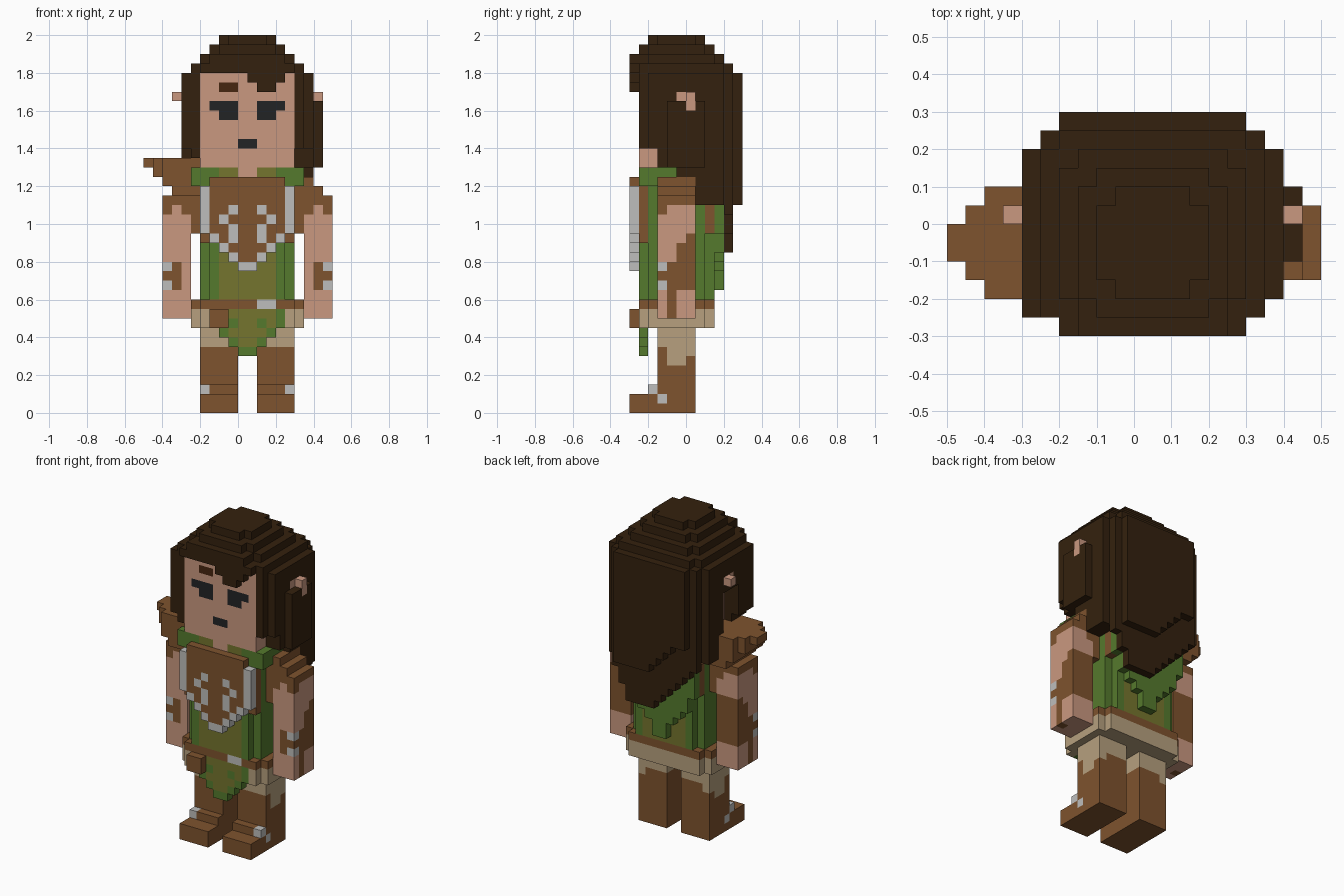
import bpy, bmesh

if "Cube" in bpy.data.objects:
    bpy.data.objects.remove(bpy.data.objects["Cube"])

U = 0.05                      # block size of the figure
COLOURS = {"hair_brown": (52, 33, 14), "skin": (202, 152, 128), "leather": (126, 83, 46),
           "green": (85, 122, 45), "olive": (117, 117, 46), "silver": (190, 190, 188),
           "tan": (183, 160, 126), "charcoal": (34, 36, 37), "brow_brown": (70, 38, 16)}


def linear(c):
    c /= 255
    return c / 12.92 if c <= 0.04045 else ((c + 0.055) / 1.055) ** 2.4


MATS = {}
for cname, rgb in COLOURS.items():
    MATS[cname] = bpy.data.materials.new(cname)
    MATS[cname].diffuse_color = (*[linear(c) for c in rgb], 1)

blocks = {}                   # block position -> (part, colour)


def box(part, colour, x0, x1, y0, y1, z0, z1, mirror=False):
    """Fill a box of blocks; mirror repeats it about the body's middle plane."""
    for x in range(x0, x1):
        for y in range(y0, y1):
            for z in range(z0, z1):
                blocks[x, y, z] = (part, colour)
                if mirror:
                    blocks[1 - x, y, z] = (part.replace("left", "right"), colour)


def paint(colour, x0, x1, y0, y1, z0, z1, mirror=True):
    """Recolour blocks that already exist."""
    for p in list(blocks):
        for q in ((p, (1 - p[0], p[1], p[2])) if mirror else (p,)):
            if x0 <= q[0] < x1 and y0 <= q[1] < y1 and z0 <= q[2] < z1:
                blocks[p] = (blocks[p][0], colour)


def slab(part, colour, x0, x1, y0, y1, z0, z1):
    """Box with its vertical corners notched."""
    box(part, colour, x0 + 1, x1 - 1, y0, y1, z0, z1)
    box(part, colour, x0, x1, y0 + 1, y1 - 1, z0, z1)


# Legs and boots
box("left_leg", "leather", 2, 6, -3, 1, 0, 9, True)
box("left_leg", "leather", 2, 6, -6, 1, 0, 2, True)
box("left_leg", "leather", 2, 6, -4, -3, 2, 3, True)
paint("silver", 5, 6, -4, -3, 2, 3)
paint("silver", 5, 6, -3, -2, 1, 2)
paint("tan", 2, 6, -3, 1, 7, 9)
paint("tan", 5, 6, -2, 1, 6, 7)
paint("tan", 5, 6, -2, 0, 5, 6)

# Skirt, belt, pouch and front cloth
slab("skirt", "tan", -5, 7, -5, 3, 9, 11)
slab("belt", "leather", -5, 7, -5, 3, 11, 12)
paint("silver", 2, 4, -5, -4, 11, 12, False)
for z, w in ((6, 1), (7, 2), (8, 3), (9, 4), (10, 4)):
    box("front_cloth", "green", 1 - w, 1 + w, -5, -4, z, z + 1)
    box("front_cloth", "olive", 2 - w, w, -5, -4, z, z + 1)
paint("green", 2, 3, -5, -4, 9, 10)
box("pouch", "leather", -3, -1, -6, -5, 9, 11)

# Tunic
slab("tunic", "green", -4, 6, -5, 3, 12, 26)
paint("olive", -2, 4, -5, 3, 12, 26, False)
box("tunic", "green", -5, 7, -5, -1, 25, 26)
box("tunic", "green", 5, 7, -5, -3, 24, 25, True)
paint("olive", 2, 4, -5, -1, 25, 26)
paint("skin", 0, 2, -5, -1, 25, 26)
box("left_strap", "leather", 6, 7, -3, 1, 19, 24, True)
box("left_strap", "leather", 5, 6, 2, 3, 19, 23, True)

# Chest armour: backing, then a pointed plate with a silver rim and emblem
box("chest_armour", "leather", -4, 6, -5, -4, 18, 24)
for z in range(15, 24):
    w = min(5, z - 14)
    box("chest_armour", "silver", 1 - w, 1 + w, -6, -5, z, z + 1)
    box("chest_armour", "leather", 2 - w, w, -6, -5, z, z + 1)
box("chest_armour", "leather", -3, 5, -6, -5, 24, 25)
for x, z0, z1 in ((2, 21, 22), (3, 20, 21), (2, 18, 20)):
    paint("silver", x, x + 1, -6, -5, z0, z1)

# Short pointed cape on the back
for z in range(13, 24):
    w = min(5, 1 + int((z - 13) * 0.75))
    box("cape", "green", 1 - w, 1 + w, 3, 4, z, z + 1)

# Arms with bracers
box("left_arm", "skin", 7, 10, -3, 1, 10, 23, True)
paint("leather", 7, 10, -3, 1, 22, 23)
paint("leather", 7, 8, -3, 1, 21, 22)
paint("leather", 9, 10, -3, -2, 21, 22)
paint("leather", 8, 10, -3, 1, 13, 16)
paint("leather", 7, 10, -1, 1, 13, 18)
paint("leather", 7, 10, 0, 1, 18, 19)
paint("leather", 9, 10, -2, -1, 10, 13)
for z in (13, 15):
    paint("silver", 9, 10, -3, -2, z, z + 1)

# Shoulder pads: small one on the left, flared one on the right
box("left_shoulder_pad", "leather", 6, 9, -3, 1, 23, 24)
box("left_shoulder_pad", "leather", 6, 8, -3, 1, 24, 25)
for z, x0 in ((23, -7), (24, -8), (25, -9), (26, -10)):
    for x in range(x0, -4):
        d = max(0, -8 - x)
        box("right_shoulder_pad", "leather", x, x + 1, -4 + d, 2 - d, z, z + 1)
box("tunic", "green", -5, -3, -5, -4, 24, 26)

# Head and face
box("head", "skin", -4, 6, -5, 4, 26, 36)
paint("charcoal", 2, 5, -5, -4, 32, 33)
paint("charcoal", 2, 4, -5, -4, 31, 32)
paint("charcoal", 0, 2, -5, -4, 28, 29)
paint("brow_brown", 2, 4, -5, -4, 34, 35)

# Hair: stepped crown and fringe
slab("hair", "hair_brown", -2, 4, -4, 2, 39, 40)
slab("hair", "hair_brown", -3, 5, -5, 3, 38, 39)
slab("hair", "hair_brown", -4, 6, -5, 4, 37, 38)
slab("hair", "hair_brown", -5, 7, -5, 5, 36, 37)
box("hair", "hair_brown", -4, 6, -6, -5, 36, 37)
box("hair", "hair_brown", -3, 5, -6, -5, 37, 38)
box("hair", "hair_brown", 1, 5, -6, -5, 35, 36)
box("hair", "hair_brown", -5, 7, -5, -4, 36, 37)
box("hair", "hair_brown", 2, 4, -6, -5, 34, 35)
# side curtains
for y in range(-5, 5):
    low = 28 if y < -3 else 26 if y < -1 else 25 if y < 1 else 22
    box("hair", "hair_brown", 6, 7, y, y + 1, low, 36)
    if -5 < y < 4:
        box("hair", "hair_brown", 7, 8, y, y + 1, low, 36)
    low = 27 if y < -2 else 32 if y < 1 else 24
    box("hair", "hair_brown", -5, -4, y, y + 1, low, 36)
    if y < 4:
        box("hair", "hair_brown", -6, -5, y, y + 1, max(28, low) if y < 1 else low, 36)
box("hair", "hair_brown", 8, 9, -2, 2, 26, 33)
# long back locks, swept to one side
box("hair", "hair_brown", -4, 6, 3, 4, 24, 36)
for x in range(-5, 7):
    low = 18 - x if x < 1 else 17 if x < 5 else 17 + 2 * (x - 4)
    box("hair", "hair_brown", x, x + 1, 4, 5, low, 36)
    if -4 <= x < 6:
        box("hair", "hair_brown", x, x + 1, 5, 6, 22 + max(0, int((2 - x) * 0.8)), 36)

# Ears
box("left_ear", "skin", 8, 9, 0, 1, 32, 34)
box("left_ear", "skin", 7, 8, -1, 1, 33, 34)
box("right_ear", "skin", -7, -6, 0, 1, 33, 34)
box("right_ear", "skin", -6, -5, -1, 1, 33, 34)

# Turn each part's exposed block sides into a clean mesh
for part in sorted({p for p, _ in blocks.values()}):
    bm = bmesh.new()
    verts = {}
    used = sorted({c for p, c in blocks.values() if p == part})
    for pos, (p, colour) in blocks.items():
        if p != part:
            continue
        for axis in range(3):
            for side in (0, 1):
                near = list(pos)
                near[axis] += 2 * side - 1
                if tuple(near) in blocks:
                    continue
                ring = []
                for a, b in ((0, 0), (1, 0), (1, 1), (0, 1)):
                    q = list(pos)
                    q[axis] += side
                    q[(axis + 1) % 3] += a
                    q[(axis + 2) % 3] += b
                    q = tuple(q)
                    if q not in verts:
                        verts[q] = bm.verts.new([c * U for c in q])
                    ring.append(verts[q])
                face = bm.faces.new(ring if side else ring[::-1])
                face.material_index = used.index(colour)
    bmesh.ops.dissolve_limit(bm, angle_limit=0.01, verts=bm.verts[:], edges=bm.edges[:],
                             delimit={"MATERIAL"})
    mesh = bpy.data.meshes.new(part)
    bm.to_mesh(mesh)
    bm.free()
    for c in used:
        mesh.materials.append(MATS[c])
    bpy.context.collection.objects.link(bpy.data.objects.new(part, mesh))

for m in bpy.data.materials:
    if m.users and not m.is_grease_pencil:
        m.use_nodes = True
        m.node_tree.nodes["Principled BSDF"].inputs["Base Color"].default_value = m.diffuse_color
